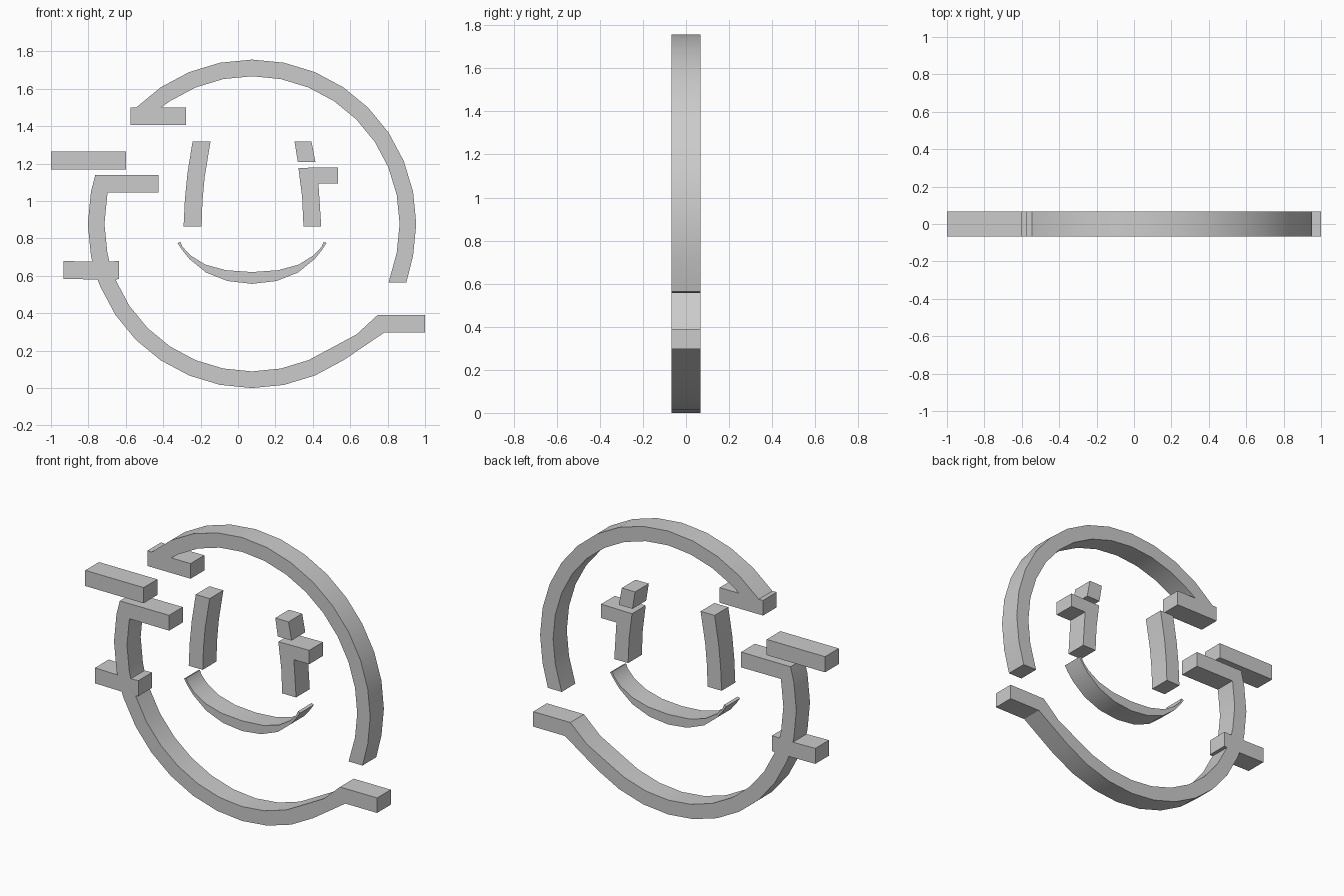
import bpy
import bmesh
import math

cube = bpy.data.objects.get("Cube")
if cube:
    bpy.data.objects.remove(cube, do_unlink=True)

HALF_DEPTH = 0.067
CX, CZ = 0.075, 0.878
OUTER, INNER = 0.878, 0.789
STEP = 11.25

grey = bpy.data.materials.new("plain grey")
grey.use_nodes = True
grey.diffuse_color = (0.6, 0.6, 0.6, 1)
grey.node_tree.nodes["Principled BSDF"].inputs["Base Color"].default_value = (0.6, 0.6, 0.6, 1)


def arc(radius, start, end):
    """Points on the face ring, with corners on the regular steps between both ends."""
    low, high = min(start, end), max(start, end)
    first, last = math.floor(low / STEP) + 1, math.ceil(high / STEP)
    angles = [low] + [i * STEP for i in range(first, last)] + [high]
    # Drop regular corners that nearly coincide with an end
    angles = [a for a in angles if a in (low, high) or min(a - low, high - a) > 1]
    if start > end:
        angles.reverse()
    return [(CX + radius * math.cos(math.radians(a)),
             CZ + radius * math.sin(math.radians(a))) for a in angles]


def slab(name, outline):
    """Extrude an x-z outline through the full depth."""
    bm = bmesh.new()
    face = bm.faces.new([bm.verts.new((x, -HALF_DEPTH, z)) for x, z in outline])
    result = bmesh.ops.extrude_face_region(bm, geom=[face])
    moved = [v for v in result["geom"] if isinstance(v, bmesh.types.BMVert)]
    bmesh.ops.translate(bm, verts=moved, vec=(0, 2 * HALF_DEPTH, 0))
    bmesh.ops.recalc_face_normals(bm, faces=bm.faces)
    caps = [f for f in bm.faces if len(f.verts) > 4]
    bmesh.ops.triangulate(bm, faces=caps)
    mesh = bpy.data.meshes.new(name)
    bm.to_mesh(mesh)
    bm.free()
    mesh.materials.append(grey)
    obj = bpy.data.objects.new(name, mesh)
    bpy.context.collection.objects.link(obj)
    bpy.ops.object.select_all(action="DESELECT")
    obj.select_set(True)
    bpy.context.view_layer.objects.active = obj
    bpy.ops.object.shade_smooth_by_angle(angle=math.radians(25))
    return obj


# Upper ring arc, ending in a horizontal bar
slab("upper_ring",
     [(0.90, 0.564)] + arc(OUTER, -STEP, 135)
     + [(-0.575, 1.5), (-0.575, 1.406), (-0.278, 1.406), (-0.278, 1.5)]
     + arc(INNER, 128, -STEP) + [(0.805, 0.564)])

# Lower ring arc, with a bar at each end and one crossing it
slab("lower_ring",
     [(-0.425, 1.14)] + arc(OUTER, 162.7, 193.3)
     + [(-0.933, 0.679), (-0.933, 0.583)] + arc(OUTER, 199.8, 303.75)
     + [(0.783, 0.297), (1.0, 0.297), (1.0, 0.39), (0.746, 0.39), (0.634, 0.287)]
     + arc(INNER, 303.75, 202.2)
     + [(-0.636, 0.583), (-0.636, 0.679)] + arc(INNER, 194.8, 167.7)
     + [(-0.425, 1.045)])

# Loose bar beside the ring
slab("loose_bar", [(-1.0, 1.168), (-0.6, 1.168), (-0.6, 1.265), (-1.0, 1.265)])

# Eyes
slab("right_eye", [(-0.243, 1.318), (-0.147, 1.318), (-0.178, 1.13), (-0.19, 1.0),
                   (-0.195, 0.864), (-0.291, 0.864), (-0.284, 1.01), (-0.27, 1.15)])
slab("left_eye_top", [(0.302, 1.318), (0.393, 1.318), (0.414, 1.208), (0.32, 1.208)])
slab("left_eye_bottom", [(0.323, 1.177), (0.535, 1.18), (0.535, 1.094), (0.43, 1.094),
                         (0.445, 0.864), (0.35, 0.864), (0.343, 1.02)])

# Smile: one half from the lower middle round the tip, then mirrored
lower = [(0.13, 0.572), (0.245, 0.617), (0.335, 0.69), (0.375, 0.74), (0.398, 0.775)]
upper = [(0.383, 0.782), (0.372, 0.755), (0.33, 0.71), (0.25, 0.66), (0.14, 0.63)]
half = lower + upper
slab("smile",
     [(CX, 0.557)] + [(CX + x, z) for x, z in half]
     + [(CX, 0.62)] + [(CX - x, z) for x, z in reversed(half)])
